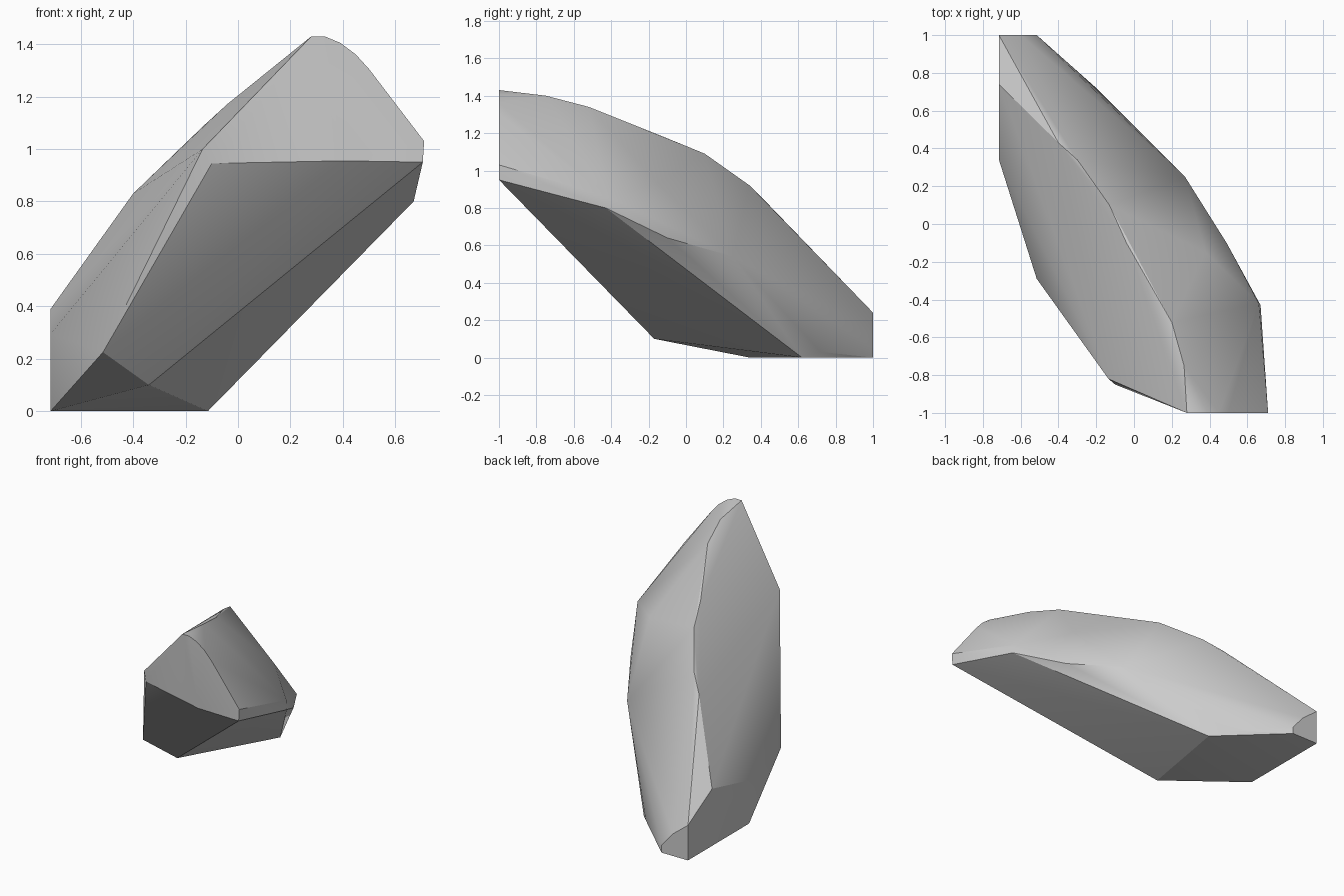
import bpy, bmesh, math

if "Cube" in bpy.data.objects:
    bpy.data.objects.remove(bpy.data.objects["Cube"])

# Corner points of the faceted rock, grouped by region
base = [(-.715, 1, 0), (-.515, 1, 0), (-.115, .62, 0), (-.715, .34, 0)]
underside = [(-.34, -.17, .10), (-.515, -.29, .225)]
left_end = [(-.715, .34, .295), (-.715, .74, .39), (-.715, 1, .24)]
back_end = [(-.60, 1, .15), (-.515, 1, .05), (-.2, .72, .03)]
front_face = [(.28, -1, 1.43), (.33, -1, 1.43), (.39, -1, 1.405), (.45, -1, 1.36),
              (.50, -1, 1.305), (.71, -1, 1.03), (.705, -1, .95), (.40, -1, .955)]
front_chamfer = [(-.10, -.85, .945), (-.135, -.82, 1.0)]
ridge = [(.265, -.75, 1.4), (.20, -.52, 1.34), (-.04, -.10, 1.172),
         (-.13, .10, 1.09), (-.40, .43, .83), (-.30, .34, .92)]
right_side = [(.67, -.43, .80), (.66, -.42, .86), (.49, -.10, .64),
              (.27, .25, .54), (.32, .15, .59), (.38, -.15, .93)]

# Shrink-wrap the points into one closed solid
bm = bmesh.new()
for p in (base + underside + left_end + back_end + front_face
          + front_chamfer + ridge + right_side):
    bm.verts.new(p)
hull = bmesh.ops.convex_hull(bm, input=bm.verts[:])
loose = {g for g in hull["geom_interior"] + hull["geom_unused"]
         if isinstance(g, bmesh.types.BMVert)}
bmesh.ops.delete(bm, geom=list(loose), context='VERTS')
bmesh.ops.dissolve_limit(bm, angle_limit=math.radians(1),
                         verts=bm.verts[:], edges=bm.edges[:])
bmesh.ops.recalc_face_normals(bm, faces=bm.faces[:])

mesh = bpy.data.meshes.new("rock")
bm.to_mesh(mesh)
bm.free()
rock = bpy.data.objects.new("rock", mesh)
bpy.context.collection.objects.link(rock)

# Soft shading over the shallow facets, crisp main edges
bpy.context.view_layer.objects.active = rock
rock.select_set(True)
bpy.ops.object.shade_smooth_by_angle(angle=math.radians(25))
